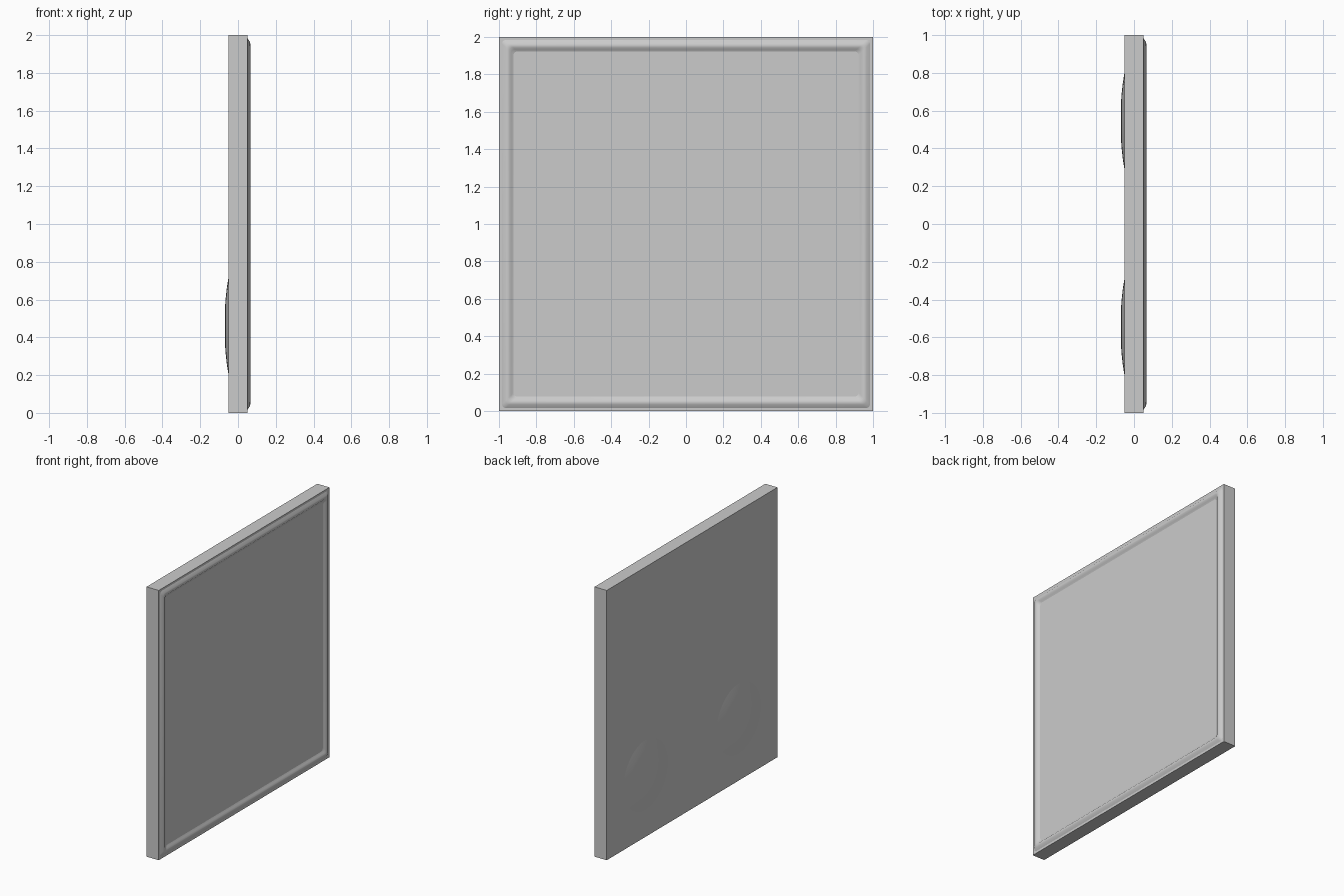
import bpy, bmesh
from math import sin, cos, pi, radians

if "Cube" in bpy.data.objects:
    bpy.data.objects.remove(bpy.data.objects["Cube"])


def finish(name, bm, angle=None):
    bmesh.ops.recalc_face_normals(bm, faces=bm.faces)
    me = bpy.data.meshes.new(name)
    bm.to_mesh(me)
    bm.free()
    ob = bpy.data.objects.new(name, me)
    bpy.context.collection.objects.link(ob)
    if angle:
        bpy.ops.object.select_all(action='DESELECT')
        bpy.context.view_layer.objects.active = ob
        ob.select_set(True)
        bpy.ops.object.shade_smooth_by_angle(angle=radians(angle))
    return ob


def bridge(bm, a, b):
    for i in range(len(a)):
        j = (i + 1) % len(a)
        bm.faces.new((a[i], a[j], b[j], b[i]))


# Thin square slab
bm = bmesh.new()
bmesh.ops.create_cube(bm, size=1)
for v in bm.verts:
    v.co = (v.co.x * 0.1, v.co.y * 2, v.co.z * 2 + 1)
finish("panel", bm)


# Raised soft-edged rim round the +x face
def rounded_loop(bm, half, radius, x, n=4):
    pts = []
    for k, (sy, sz) in enumerate(((1, 1), (-1, 1), (-1, -1), (1, -1))):
        for i in range(n + 1):
            a = (k + i / n) * pi / 2
            pts.append(bm.verts.new((x, sy * (half - radius) + radius * cos(a),
                                     1 + sz * (half - radius) + radius * sin(a))))
    return pts


bm = bmesh.new()
profile = [(0.985, 0.049), (0.965, 0.063), (0.955, 0.065),
           (0.945, 0.064), (0.935, 0.056), (0.92, 0.049)]
loops = [rounded_loop(bm, h, 0.02, x) for h, x in profile]
for a, b in zip(loops, loops[1:]):
    bridge(bm, a, b)
bridge(bm, loops[-1], loops[0])
finish("raised_rim", bm, 60)

# Two shallow domes on the -x face
for side, sy in (("left", -1), ("right", 1)):
    bm = bmesh.new()
    n = 32
    rings = []
    for r, x in ((0.265, -0.049), (0.2, -0.0595), (0.13, -0.067), (0.06, -0.0695)):
        rings.append([bm.verts.new((x, sy * 0.545 + r * cos(2 * pi * i / n),
                                    0.46 + r * sin(2 * pi * i / n))) for i in range(n)])
    for a, b in zip(rings, rings[1:]):
        bridge(bm, a, b)
    bm.faces.new(rings[-1])
    bm.faces.new(rings[0])
    finish("dome_" + side, bm, 30)
